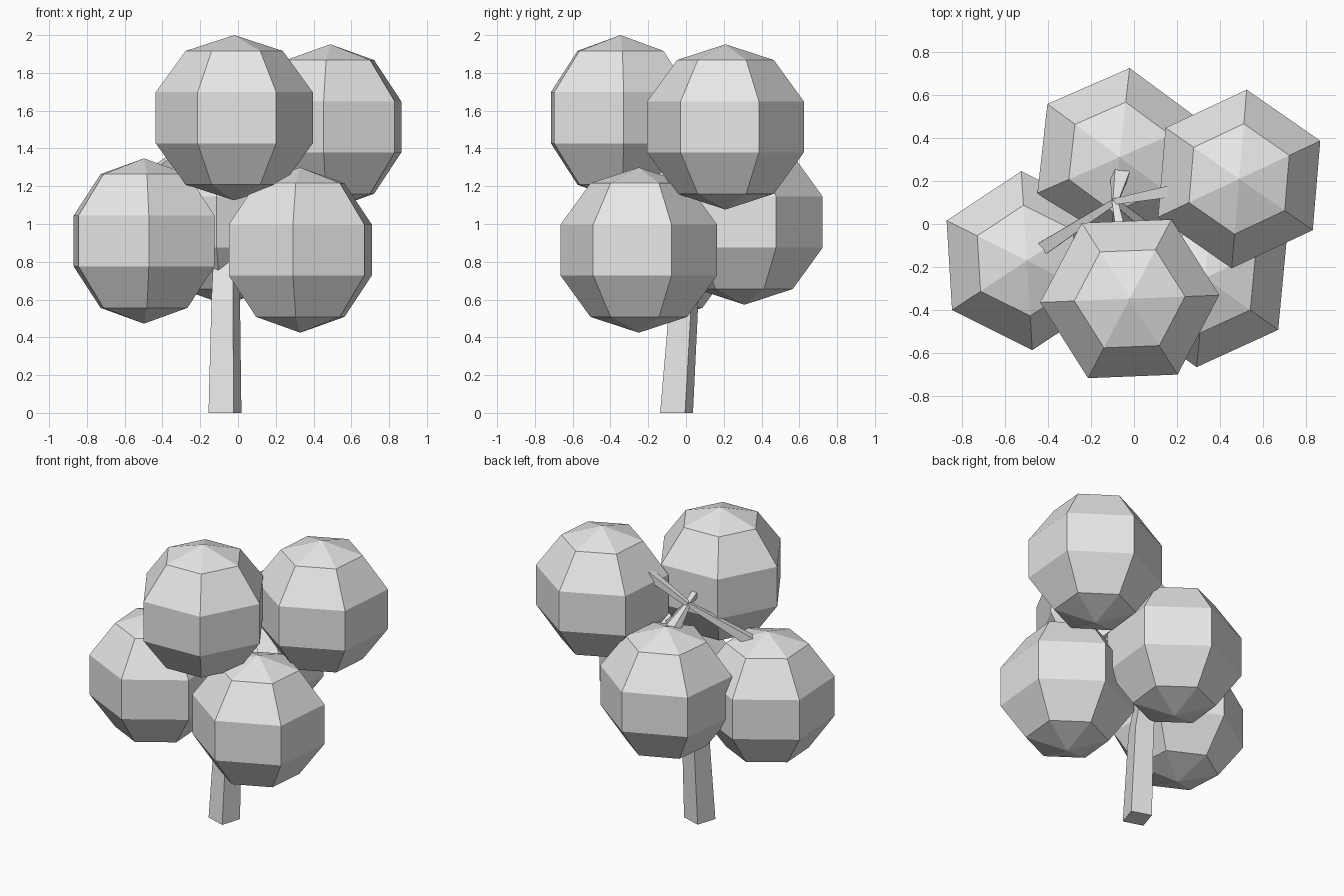
import bpy, bmesh, math
from mathutils import Vector, Matrix

cube = bpy.data.objects.get("Cube")
if cube:
    bpy.data.objects.remove(cube, do_unlink=True)

grey = bpy.data.materials.new("light_grey")
grey.use_nodes = True
grey.diffuse_color = (0.8, 0.8, 0.8, 1)
grey.node_tree.nodes["Principled BSDF"].inputs["Base Color"].default_value = (0.8, 0.8, 0.8, 1)


def loft(name, sections, sides, turn, axis=Vector((0, 0, 1))):
    """Join polygon sections given as (centre, radius), square to the axis."""
    frame = axis.to_track_quat('Z', 'Y').to_matrix() if axis.xy.length else Matrix.Identity(3)
    bm = bmesh.new()
    rings = []
    for centre, radius in sections:
        angles = [math.radians(turn) + math.tau * i / sides for i in range(sides)]
        rings.append([bm.verts.new(Vector(centre) + frame @ Vector(
            (radius * math.cos(a), radius * math.sin(a), 0))) for a in angles])
    for low, high in zip(rings, rings[1:]):
        for i in range(sides):
            j = (i + 1) % sides
            bm.faces.new((low[i], low[j], high[j], high[i]))
    bm.faces.new(rings[0][::-1])
    bm.faces.new(rings[-1])
    # Collapse zero-radius ends into single poles
    bmesh.ops.remove_doubles(bm, verts=bm.verts, dist=0.0001)
    bmesh.ops.recalc_face_normals(bm, faces=bm.faces)
    mesh = bpy.data.meshes.new(name)
    bm.to_mesh(mesh)
    bm.free()
    mesh.materials.append(grey)
    bpy.context.collection.objects.link(bpy.data.objects.new(name, mesh))


# Foliage: six-sided balls with five bands
BALL = 0.4375
foliage = {
    "foliage_top": ((-0.02, -0.347, 1.5625), 2.3),
    "foliage_upper_left": ((0.488, 0.209, 1.514), 25.2),
    "foliage_back": ((-0.067, 0.31, 1.01), 23.6),
    "foliage_lower_right": ((-0.4975, -0.17, 0.91), 33.5),
    "foliage_lower_left": ((0.33, -0.25, 0.862), 24.6),
}
for name, (centre, turn) in foliage.items():
    sections = []
    for k in range(6):
        a = math.pi * k / 5
        sections.append((Vector(centre) - Vector((0, 0, BALL * math.cos(a))), BALL * math.sin(a)))
    loft(name, sections, 6, turn)

# Trunk: leaning square post, thinning to a fork
fork = Vector((-0.088, 0.105, 1.53))
loft("trunk", [((-0.069, -0.05, 0), 0.098), ((-0.065, -0.01, 0.6), 0.085),
               ((-0.06, 0.09, 1.0), 0.07), ((-0.06, 0.24, 1.4), 0.055), (fork, 0.02)], 4, 27.3)

# Branches: square sticks from the fork into the foliage
branches = {
    "branch_upper_left": (0.27, 0.17, 1.74),
    "branch_lower_right": (-0.45, -0.13, 1.26),
    "branch_top": (-0.03, -0.2, 1.6),
    "branch_lower_left": (0.27, -0.18, 1.15),
}
for name, tip in branches.items():
    tip = Vector(tip)
    loft(name, [(fork, 0.02), (tip, 0.045)], 4, 45, tip - fork)
